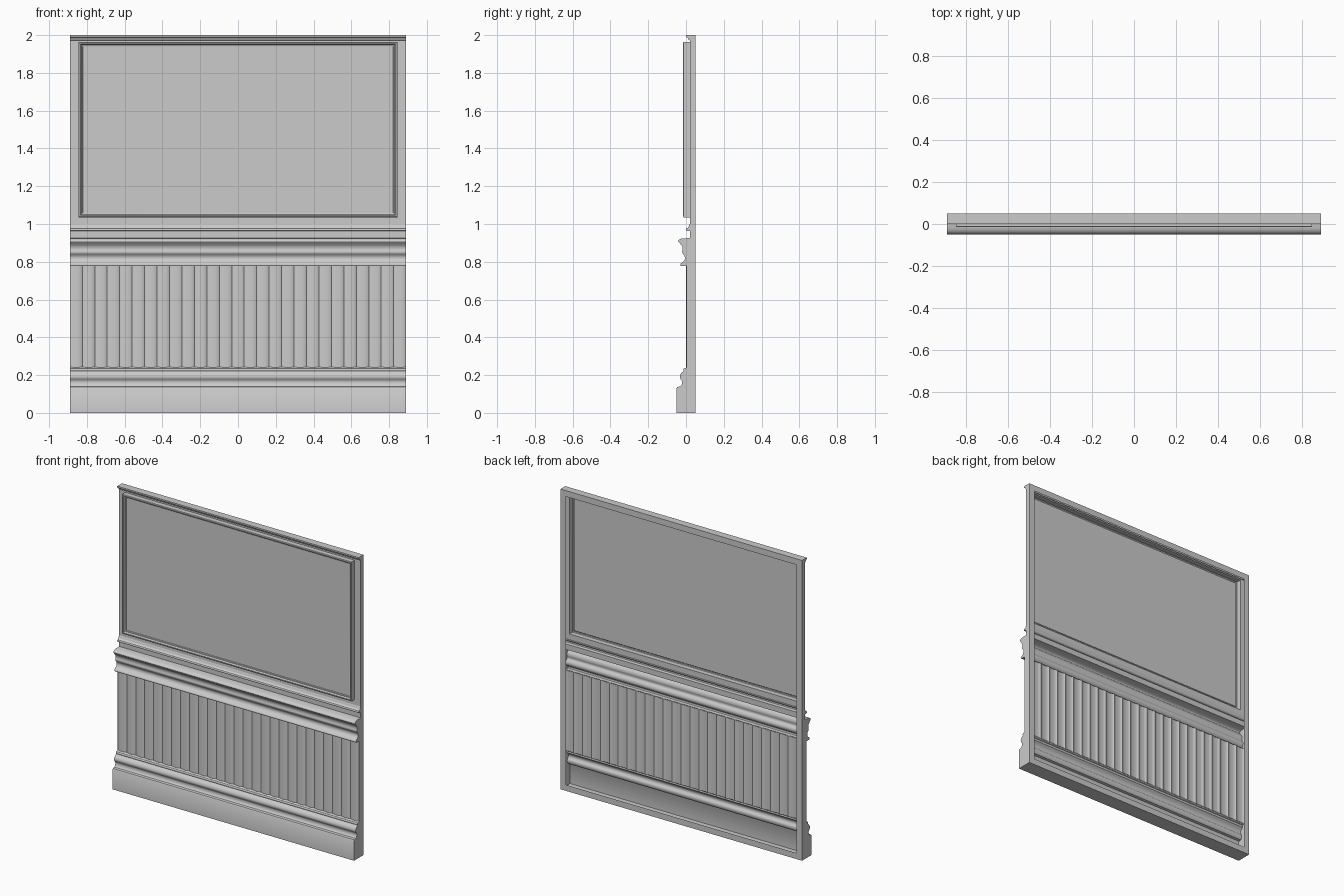
import bpy, bmesh, math

if "Cube" in bpy.data.objects:
    bpy.data.objects.remove(bpy.data.objects["Cube"])

HX, BACK, WALL = 0.89, 0.05, 0.02   # half width, back plane, upper wall plane


def make(name, verts, faces):
    me = bpy.data.meshes.new(name)
    me.from_pydata(verts, [], faces)
    bm = bmesh.new()
    bm.from_mesh(me)
    bmesh.ops.remove_doubles(bm, verts=bm.verts, dist=1e-5)
    bm.to_mesh(me)
    bm.free()
    ob = bpy.data.objects.new(name, me)
    bpy.context.collection.objects.link(ob)
    bpy.ops.object.select_all(action='DESELECT')
    ob.select_set(True)
    bpy.context.view_layer.objects.active = ob
    bpy.ops.object.shade_smooth_by_angle(angle=math.radians(32))
    return ob


def profile(start, *steps, n=6):
    """(y, z) outline; each step is (y, z, bulge), positive bulge swells to the front."""
    pts = [start]
    for y, z, b in steps:
        y0, z0 = pts[-1]
        dy, dz = y - y0, z - z0
        length = math.hypot(dy, dz)
        for i in range(1, (n if b else 1) + 1):
            t = i / (n if b else 1)
            s = 4 * t * (1 - t) * b / length
            pts.append((y0 + dy * t - dz * s, z0 + dz * t + dy * s))
    return pts


def strip(name, pts):
    """Run a profile across the full width."""
    verts = [(x, y, z) for y, z in pts for x in (-HX, HX)]
    faces = [(2*i, 2*i+1, 2*i+3, 2*i+2) for i in range(len(pts) - 1)]
    return make(name, verts, faces)


def nested(name, rects, fill):
    """Bridge nested rectangles (half width, z low, z high, y), optionally filled."""
    verts, faces = [], []
    for hx, z0, z1, y in rects:
        verts += [(-hx, y, z0), (hx, y, z0), (hx, y, z1), (-hx, y, z1)]
    for r in range(len(rects) - 1):
        for i in range(4):
            j = (i + 1) % 4
            faces.append((4*r+i, 4*r+j, 4*r+4+j, 4*r+4+i))
    if fill:
        k = 4 * (len(rects) - 1)
        faces.append((k, k+1, k+2, k+3))
    return make(name, verts, faces)


# Horizontal mouldings
skirting = profile((-0.05, 0), (-0.05, 0.13, 0), (-0.046, 0.137, 0), (-0.03, 0.14, 0),
                   (-0.022, 0.172, -0.005), (-0.026, 0.21, 0.009),
                   (-0.012, 0.222, 0), (-0.01, 0.236, 0.003), (0.003, 0.243, -0.002))
chair_rail = profile((0.003, 0.777), (-0.028, 0.778, 0), (-0.028, 0.79, 0.002),
                     (-0.013, 0.802, 0), (-0.012, 0.837, -0.007), (-0.018, 0.862, 0.005),
                     (-0.028, 0.892, -0.004), (-0.036, 0.902, 0), (-0.037, 0.917, 0.005),
                     (-0.022, 0.924, 0), (WALL, 0.925, 0))
upper_rail = profile((WALL, 0.925), (WALL, 0.962, 0), (0.0, 0.965, 0), (0.002, 0.977, 0.002),
                     (0.016, 0.992, -0.004), (WALL, 1.0, 0))
cornice = profile((WALL, 1.972), (0.013, 1.975, 0), (0.003, 1.988, -0.003), (0.0, 1.99, 0),
                  (0.0, 2.0, 0))
strip("skirting", skirting)
strip("chair_rail", chair_rail)
strip("upper_rail", upper_rail)
strip("cornice", cornice)

# Beadboard: gently swelling boards with narrow grooves
boards = 27
w = 2 * HX / boards
row = []
for i in range(boards):
    x = -HX + i * w
    row += [(x, 0.007), (x + 0.08 * w, 0.003), (x + 0.35 * w, 0.001),
            (x + 0.65 * w, 0.001), (x + 0.92 * w, 0.003)]
row.append((HX, 0.007))
make("beadboard", [(x, y, z) for x, y in row for z in (0.24, 0.78)],
     [(2*i, 2*i+2, 2*i+3, 2*i+1) for i in range(len(row) - 1)])

# Upper wall with raised frame and panel
nested("upper_wall", [(HX, 1.0, 1.972, WALL), (0.845, 1.035, 1.963, WALL)], False)
rings = [(0.0, WALL), (0.0, -0.012), (0.004, -0.015), (0.010, -0.015),
         (0.014, -0.010), (0.016, -0.006), (0.022, -0.004), (0.024, 0.0)]
nested("framed_panel", [(0.845 - d, 1.035 + d, 1.963 - d, y) for d, y in rings], True)

# Closed ends, top and bottom
outline = skirting + chair_rail + upper_rail[1:] + cornice + [(BACK, 2.0), (BACK, 0.0)]
for side, x in (("left", -HX), ("right", HX)):
    ids = list(range(len(outline)))
    make(side + "_end", [(x, y, z) for y, z in outline], [ids if x > 0 else ids[::-1]])
strip("top_cap", [(0.0, 2.0), (BACK, 2.0)])
strip("bottom_cap", [(BACK, 0.0), (-0.05, 0.0)])

# Open back with a flat rim
nested("back_rim", [(HX - 0.042, 0.04, 1.96, BACK), (HX, 0.0, 2.0, BACK)], False)
